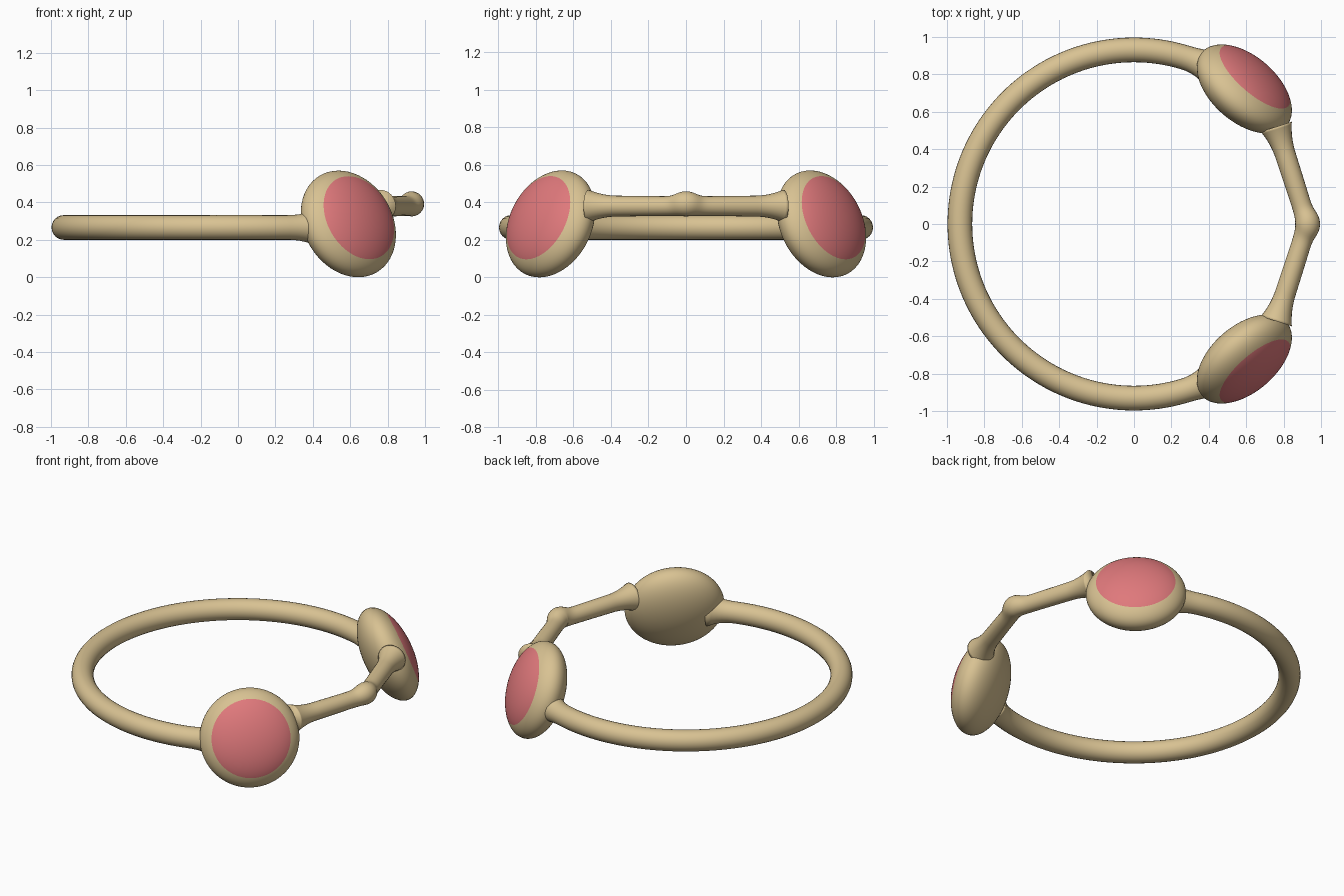
import bpy, bmesh, math
from mathutils import Vector, Matrix

if "Cube" in bpy.data.objects:
    bpy.data.objects.remove(bpy.data.objects["Cube"])


def material(name, color):
    m = bpy.data.materials.new(name)
    m.diffuse_color = (*color, 1)
    m.use_nodes = True
    m.node_tree.nodes["Principled BSDF"].inputs["Base Color"].default_value = m.diffuse_color
    return m


tan = material("tan", (0.69, 0.54, 0.29))
red = material("soft_red", (0.74, 0.19, 0.20))


def add_mesh(name, bm, mats):
    me = bpy.data.meshes.new(name)
    bmesh.ops.recalc_face_normals(bm, faces=bm.faces)
    for f in bm.faces:
        f.smooth = True
    bm.to_mesh(me)
    bm.free()
    for m in mats:
        me.materials.append(m)
    ob = bpy.data.objects.new(name, me)
    bpy.context.collection.objects.link(ob)
    return ob


def tube(name, points, sides=24):
    """Round tube through (position, radius) pairs, bent in the ground plane."""
    bm = bmesh.new()
    rings = []
    for i, (p, r) in enumerate(points):
        a = points[max(i - 1, 0)][0]
        b = points[min(i + 1, len(points) - 1)][0]
        t = (b - a).normalized()
        side = t.cross(Vector((0, 0, 1))).normalized()
        up = side.cross(t)
        rings.append([bm.verts.new(p + r * (math.cos(k * math.tau / sides) * side
                                            + math.sin(k * math.tau / sides) * up))
                      for k in range(sides)])
    for r0, r1 in zip(rings, rings[1:]):
        for k in range(sides):
            n = (k + 1) % sides
            bm.faces.new((r0[k], r0[n], r1[n], r1[k]))
    bm.faces.new(rings[0])
    bm.faces.new(rings[-1])
    return add_mesh(name, bm, [tan])


# Large open ring, flaring where it meets the discs
start, steps = math.radians(63), 110
arc = []
for i in range(steps + 1):
    a = start + (math.tau - 2 * start) * i / steps
    from_end = math.degrees(min(a, math.tau - a))
    flare = max(0, (73 - from_end) / 10) ** 2
    arc.append((Vector((0.931 * math.cos(a), 0.931 * math.sin(a), 0.266)),
                0.066 + 0.034 * flare))
tube("ring_band", arc)

# Angled bridge with a pointed knuckle in the middle
bridge = []
for i in range(-40, 41):
    y = 0.52 * i / 40
    d = abs(y)
    bump = math.exp(-(d / 0.055) ** 2)
    flare = max(0, (d - 0.37) / 0.15) ** 2
    x = 0.93 - 0.325 * math.sqrt(d * d + 0.0009) + 0.008 * bump
    bridge.append((Vector((x, y, 0.38 + 0.012 * bump)),
                   0.051 + 0.016 * bump + 0.012 * d + 0.03 * flare))
tube("bridge", bridge)

# Tilted lens-shaped discs, outer cap coloured
for side, label in ((1, "back"), (-1, "front")):
    bm = bmesh.new()
    bmesh.ops.create_uvsphere(bm, u_segments=64, v_segments=48, radius=1)
    for f in bm.faces:
        f.material_index = 1 if f.calc_center_median().z > 0.609 else 0
    normal = Vector((0.61, 0.70 * side, 0.36))
    rot = normal.to_track_quat('Z', 'Y').to_matrix().to_4x4()
    bm.transform(Matrix.Translation((0.59, 0.722 * side, 0.285)) @ rot
                 @ Matrix.Diagonal((0.30, 0.30, 0.15, 1)))
    add_mesh(label + "_disc", bm, [tan, red])
